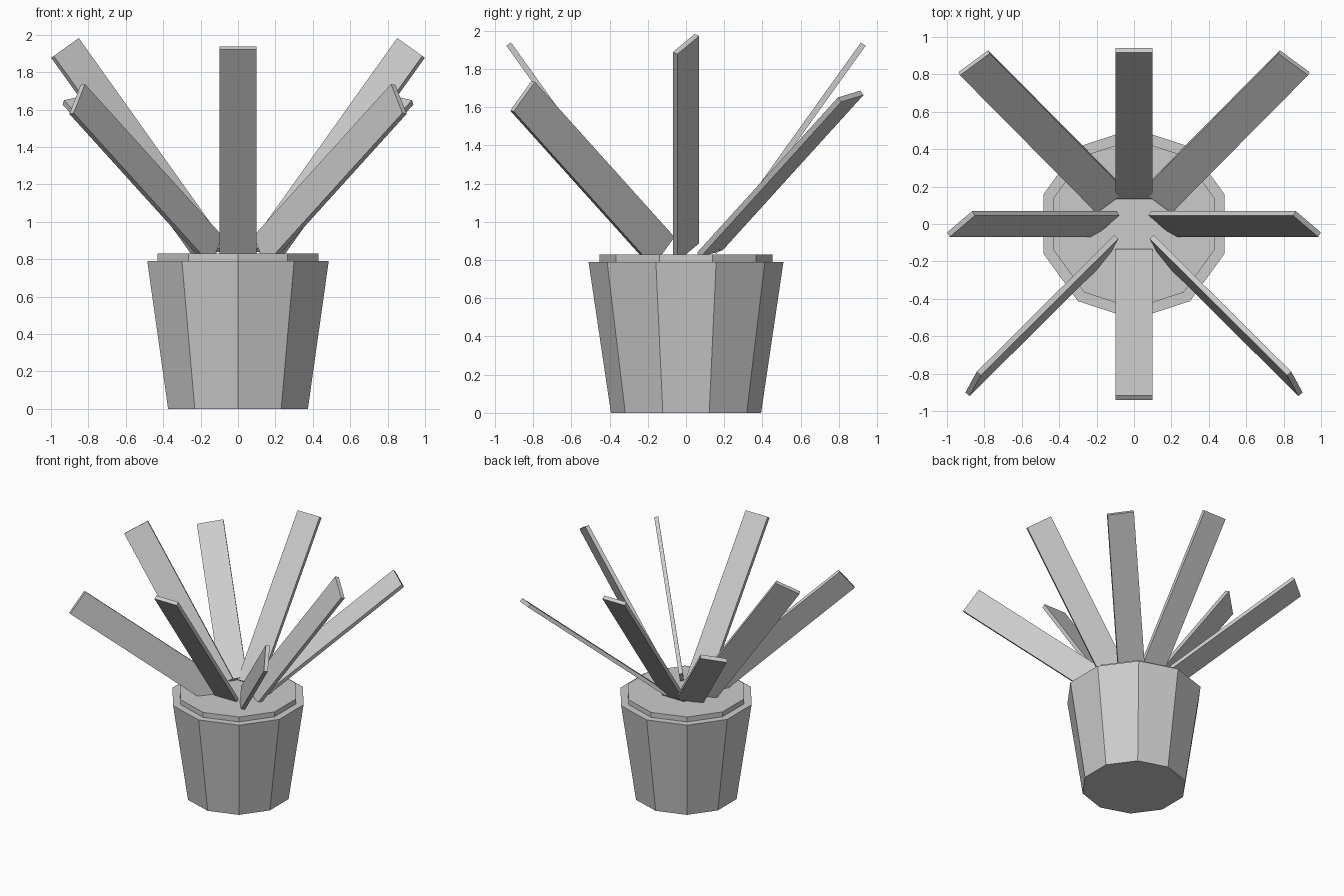
import bpy, math
from mathutils import Vector, Matrix

if "Cube" in bpy.data.objects:
    bpy.data.objects.remove(bpy.data.objects["Cube"])


def tapered(name, r_bottom, r_top, z0, z1):
    # ten-sided drum with a corner facing the front
    bpy.ops.mesh.primitive_cone_add(vertices=10, radius1=r_bottom, radius2=r_top,
                                    depth=z1 - z0, location=(0, 0, (z0 + z1) / 2))
    bpy.context.object.name = name


def leaf(name, base, tip, across, width=0.2, thick=0.03):
    # flat board from base to tip, its width lying along "across"
    base, tip = Vector(base), Vector(tip)
    length = (tip - base).length
    d = (tip - base).normalized()
    w = Vector(across)
    w = (w - d * w.dot(d)).normalized()
    n = d.cross(w)
    rot = Matrix((w, n, d)).transposed().to_4x4()
    bpy.ops.mesh.primitive_cube_add(size=1)
    ob = bpy.context.object
    ob.name = name
    ob.data.transform(Matrix.Translation((base + tip) / 2) @ rot
                      @ Matrix.Diagonal((width, thick, length, 1)))


# Pot and soil
tapered("pot", 0.393, 0.51, 0, 0.79)
tapered("soil", 0.452, 0.452, 0.75, 0.83)

# Front and back leaves
for side, s in (("front", -1), ("back", 1)):
    leaf(side + "_leaf", (0, s * 0.147, 0.84), (0, s * 0.928, 1.93), (1, 0, 0))

# Twisted side and corner leaves, mirrored left to right
for side, m in (("right", 1), ("left", -1)):
    leaf(side + "_leaf", (m * 0.152, 0, 0.845), (m * 0.925, 0, 1.93),
         (-m * 0.134, 0.114, 0.095))
    leaf("front_" + side + "_leaf", (m * 0.125, -0.125, 0.845),
         (m * 0.86, -0.855, 1.657), (-m * 0.062, 0.112, 0.15))
    leaf("back_" + side + "_leaf", (m * 0.125, 0.125, 0.845),
         (m * 0.855, 0.862, 1.657), (m * 0.15, -0.112, -0.035))
